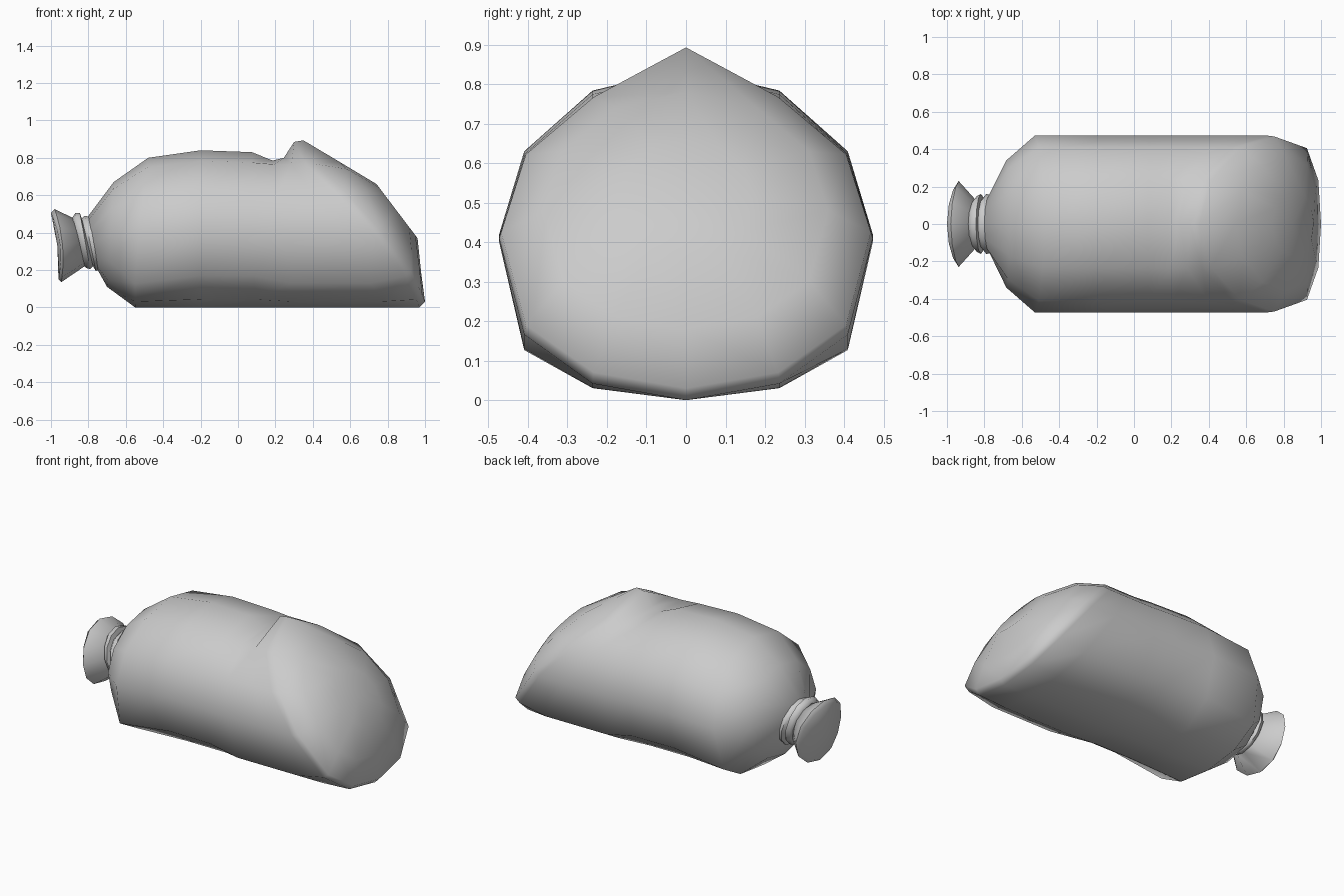
import bpy
import bmesh
import math

SIDES = 12

cube = bpy.data.objects.get("Cube")
if cube:
    bpy.data.objects.remove(cube, do_unlink=True)

sack_grey = bpy.data.materials.new("sack_grey")
sack_grey.use_nodes = True
colour = (0.6, 0.6, 0.6, 1)
sack_grey.diffuse_color = colour
sack_grey.node_tree.nodes["Principled BSDF"].inputs["Base Color"].default_value = colour


def ring(bm, top, bottom, width, bend=0, sag=1, peak=0):
    """Tilted ring from its top and bottom (x, z); bend bows it along x,
    sag below 1 fills out its underside, peak lifts only the top point."""
    verts = []
    for k in range(SIDES):
        angle = math.tau * k / SIDES
        c, s = math.cos(angle), math.sin(angle)
        lift = -abs(c) ** sag if c < 0 else c
        x = (top[0] + bottom[0]) / 2 + lift * (top[0] - bottom[0]) / 2 + bend * s * s
        z = (top[1] + bottom[1]) / 2 + lift * (top[1] - bottom[1]) / 2
        verts.append(bm.verts.new((x, width * s, z + (peak if k == 0 else 0))))
    return verts


def loft(name, sections):
    """Skin a row of rings and close both ends."""
    bm = bmesh.new()
    rings = [ring(bm, **section) for section in sections]
    for a, b in zip(rings, rings[1:]):
        for k in range(SIDES):
            n = (k + 1) % SIDES
            bm.faces.new((a[k], a[n], b[n], b[k]))
    for end in (rings[0], rings[-1]):
        cap = bm.faces.new(end)
        bmesh.ops.poke(bm, faces=[cap])
    bmesh.ops.recalc_face_normals(bm, faces=bm.faces)
    mesh = bpy.data.meshes.new(name)
    bm.to_mesh(mesh)
    bm.free()
    mesh.materials.append(sack_grey)
    obj = bpy.data.objects.new(name, mesh)
    bpy.context.collection.objects.link(obj)
    bpy.ops.object.select_all(action="DESELECT")
    obj.select_set(True)
    bpy.context.view_layer.objects.active = obj
    bpy.ops.object.shade_smooth_by_angle(angle=math.radians(60))


def sec(top, bottom, width, bend=0, sag=1, peak=0):
    return dict(top=top, bottom=bottom, width=width, bend=bend, sag=sag, peak=peak)


FULL, FLAT, SOFT = 0.473, 0.55, 0.75

# Sack body with the fold on top and the bulging slanted base
loft("sack_body", [
    sec((-0.80, 0.49), (-0.75, 0.20), 0.15),
    sec((-0.665, 0.67), (-0.70, 0.11), 0.34),
    sec((-0.48, 0.80), (-0.55, 0), FULL, -0.015, FLAT),
    sec((-0.2, 0.84), (-0.2, 0), FULL, sag=SOFT),
    sec((0.075, 0.83), (0.09, 0), FULL, sag=SOFT),
    sec((0.185, 0.82), (0.3, 0), FULL, sag=FLAT, peak=-0.035),
    sec((0.245, 0.82), (0.78, 0), FULL, 0.02, FLAT, -0.02),
    sec((0.30, 0.82), (0.97, 0), FULL, 0.075, SOFT, 0.065),
    sec((0.35, 0.82), (1, 0.03), 0.468, 0.075, SOFT, 0.073),
    sec((0.54, 0.78), (0.98, 0.18), 0.36, 0.05, SOFT),
    sec((0.74, 0.66), (0.96, 0.37), 0.17, sag=SOFT),
])

# Double-ridged cord around the neck
loft("neck_tie", [
    sec((-0.89, 0.475), (-0.82, 0.22), 0.12),
    sec((-0.87, 0.505), (-0.81, 0.21), 0.15),
    sec((-0.845, 0.505), (-0.79, 0.205), 0.16),
    sec((-0.835, 0.475), (-0.775, 0.22), 0.14),
    sec((-0.82, 0.49), (-0.76, 0.195), 0.16),
    sec((-0.77, 0.48), (-0.74, 0.20), 0.155),
])

# Flared mouth beyond the tie
loft("sack_mouth", [
    sec((-1, 0.505), (-0.96, 0.15), 0.21, 0.03),
    sec((-0.98, 0.525), (-0.945, 0.135), 0.23, 0.025),
    sec((-0.875, 0.475), (-0.82, 0.22), 0.13),
])
